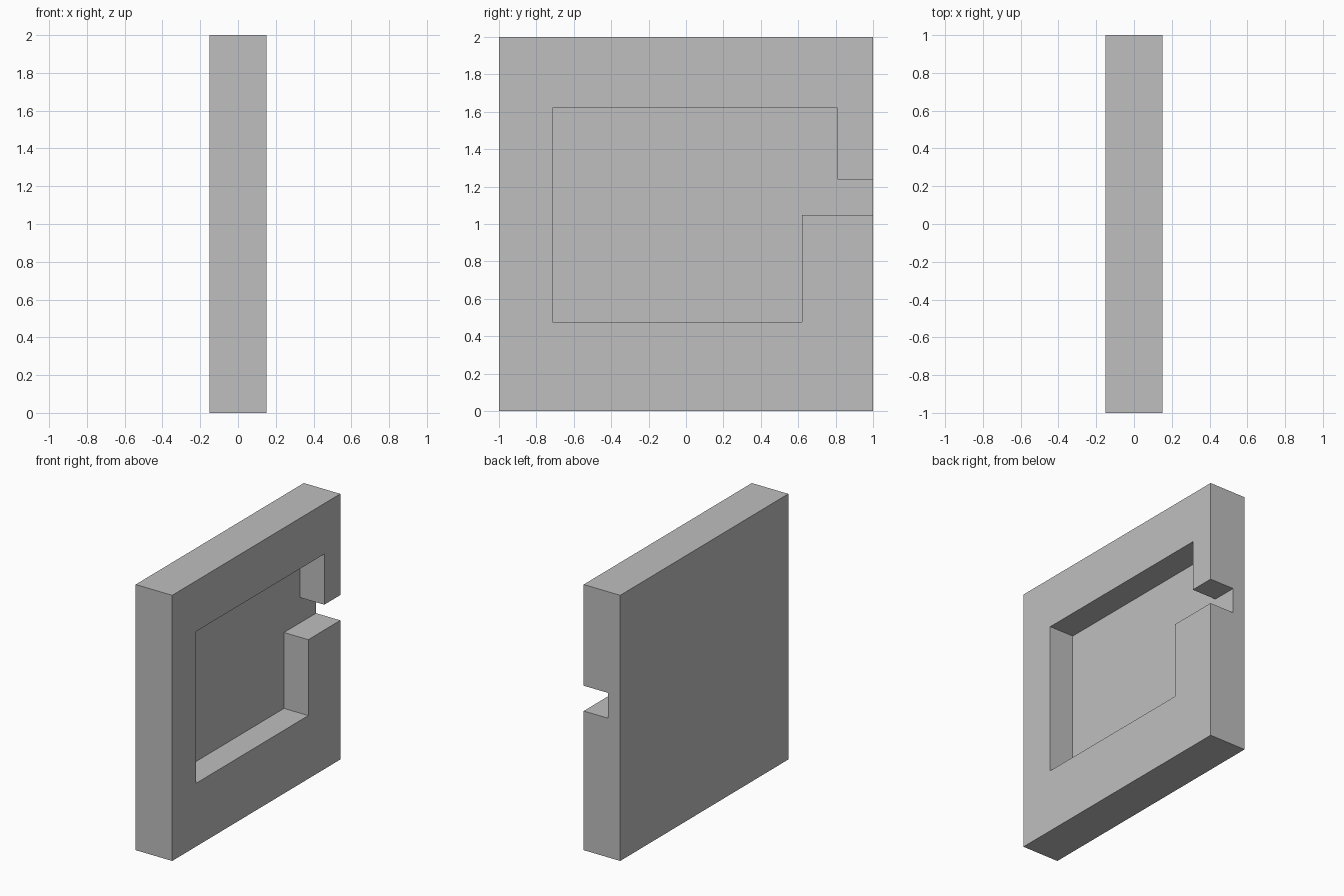
import bpy
import bmesh

if "Cube" in bpy.data.objects:
    bpy.data.objects.remove(bpy.data.objects["Cube"])

U = 2 / 21          # layout module of the square face
HALF = 0.152        # half thickness of the slab
FLOOR = -0.05       # x position of the recess floor


def extrude_profile(name, points, x0, x1):
    """Closed prism from a (y, z) outline, running from x0 to x1."""
    bm = bmesh.new()
    face = bm.faces.new([bm.verts.new((x0, y, z)) for y, z in points])
    ext = bmesh.ops.extrude_face_region(bm, geom=[face])
    moved = [v for v in ext["geom"] if isinstance(v, bmesh.types.BMVert)]
    bmesh.ops.translate(bm, verts=moved, vec=(x1 - x0, 0, 0))
    bmesh.ops.recalc_face_normals(bm, faces=bm.faces)
    mesh = bpy.data.meshes.new(name)
    bm.to_mesh(mesh)
    bm.free()
    obj = bpy.data.objects.new(name, mesh)
    bpy.context.collection.objects.link(obj)
    return obj


# Square slab
slab = extrude_profile("recessed_slab", [(-1, 0), (1, 0), (1, 2), (-1, 2)], -HALF, HALF)
grey = bpy.data.materials.new("light grey")
grey.diffuse_color = (0.52, 0.52, 0.52, 1)
grey.use_nodes = True
grey.node_tree.nodes["Principled BSDF"].inputs["Base Color"].default_value = grey.diffuse_color
slab.data.materials.append(grey)

# Recess outline with a stepped channel that opens through the back edge
left, right, step = -1 + 3 * U, -1 + 17 * U, -1 + 19 * U
outline = [(left, 5 * U), (right, 5 * U), (right, 11 * U), (1.1, 11 * U),
           (1.1, 13 * U), (step, 13 * U), (step, 17 * U), (left, 17 * U)]
cutter = extrude_profile("recess_cutter", outline, FLOOR, HALF + 0.1)

# Cut the recess, then discard the cutter
cut = slab.modifiers.new("recess", "BOOLEAN")
cut.operation = "DIFFERENCE"
cut.solver = "EXACT"
cut.object = cutter
bpy.context.view_layer.objects.active = slab
slab.select_set(True)
bpy.ops.object.modifier_apply(modifier=cut.name)
bpy.data.objects.remove(cutter, do_unlink=True)
